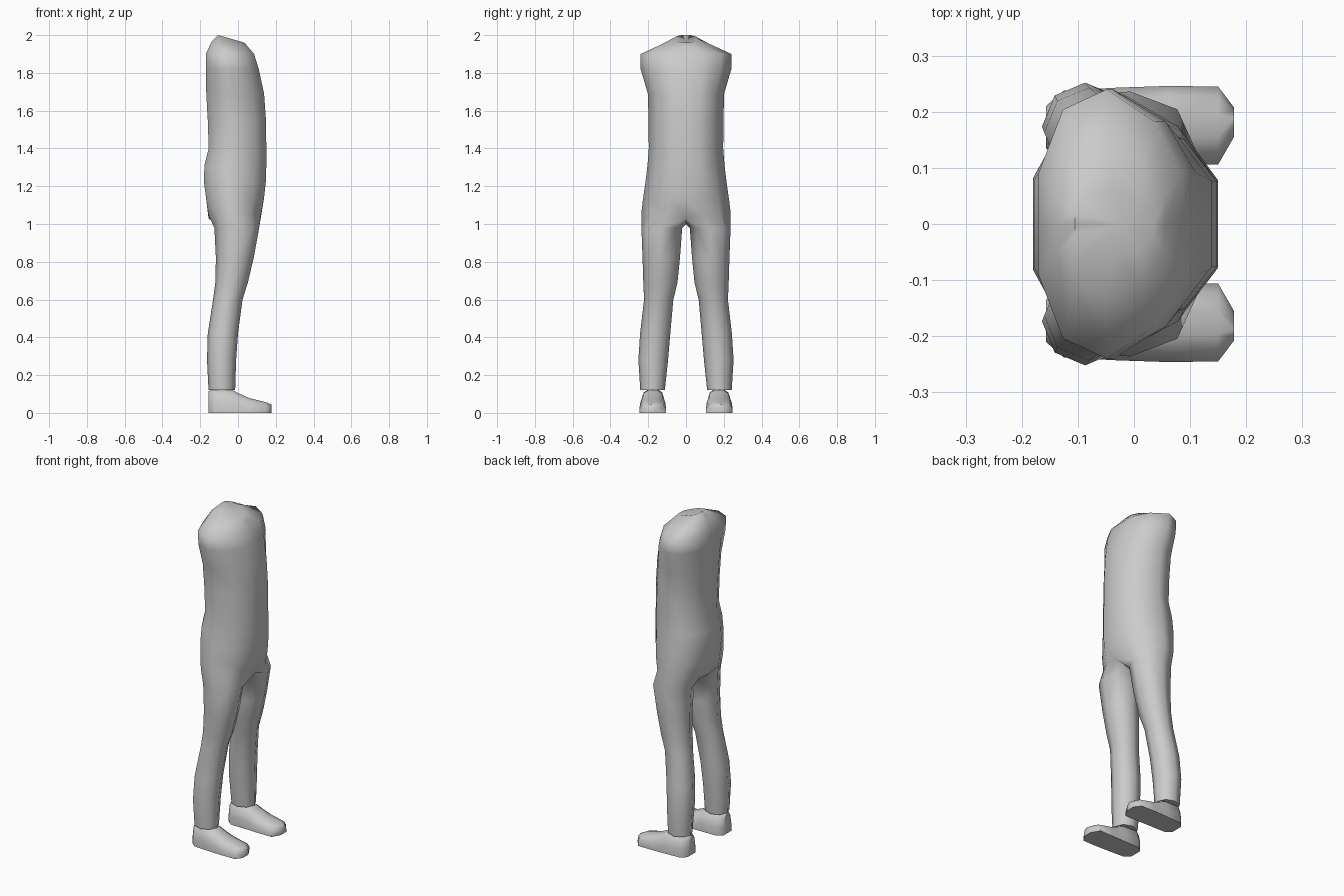
import bpy, bmesh, math

cube = bpy.data.objects.get("Cube")
if cube:
    bpy.data.objects.remove(cube, do_unlink=True)

grey = bpy.data.materials.new("plain grey")
grey.use_nodes = True
grey.diffuse_color = (0.6, 0.6, 0.6, 1)
grey.node_tree.nodes["Principled BSDF"].inputs["Base Color"].default_value = (0.6, 0.6, 0.6, 1)


def finish(bm, name, angle):
    bmesh.ops.recalc_face_normals(bm, faces=bm.faces)
    mesh = bpy.data.meshes.new(name)
    bm.to_mesh(mesh)
    bm.free()
    mesh.materials.append(grey)
    obj = bpy.data.objects.new(name, mesh)
    bpy.context.collection.objects.link(obj)
    bpy.ops.object.select_all(action='DESELECT')
    obj.select_set(True)
    bpy.context.view_layer.objects.active = obj
    bpy.ops.object.shade_smooth_by_angle(angle=math.radians(angle))
    return obj


def ring(bm, points):
    return [bm.verts.new(p) for p in points]


def bridge(bm, a, b):
    n = len(a)
    for i in range(n):
        j = (i + 1) % n
        bm.faces.new((a[i], a[j], b[j], b[i]))


# Torso cross-section, half outline from front centre round to back centre
HALF = [(1, 0), (1, .38), (.62, .76), (-.05, 1), (-.66, .85), (-1, .38), (-1, 0)]
OUTLINE = HALF + [(x, -y) for x, y in HALF[5:0:-1]]

# height, back x, front x, half width, drop of the front edge
TORSO = [
    (2.00, -.105, .035, .06, .04),
    (1.965, -.14, .055, .13, .03),
    (1.90, -.17, .085, .24, 0),
    (1.82, -.17, .11, .24, 0),
    (1.69, -.168, .138, .202, 0),
    (1.55, -.16, .148, .198, 0),
    (1.40, -.155, .15, .197, 0),
    (1.31, -.178, .15, .204, 0),
    (1.22, -.18, .147, .215, 0),
    (1.13, -.168, .137, .228, 0),
]
# height, back x, front x, inner y, outer y
LEG = [
    (.98, -.125, .112, .02, .236),
    (.82, -.117, .083, .032, .23),
    (.69, -.12, .052, .045, .226),
    (.60, -.132, .024, .067, .222),
    (.42, -.16, .0, .083, .243),
    (.28, -.164, -.01, .095, .252),
    (.12, -.156, -.015, .112, .242),
]

bm = bmesh.new()
previous = None
for z, back, front, half, drop in TORSO:
    mid, reach = (back + front) / 2, (front - back) / 2
    pts = [(mid + reach * u, half * v, z - drop * (u + 1) / 2) for u, v in OUTLINE]
    current = ring(bm, pts)
    if previous:
        bridge(bm, previous, current)
    else:
        # Closed, slightly sunken neck
        dip = bm.verts.new((-.02, 0, 1.96))
        for i in range(12):
            bm.faces.new((current[i], current[(i + 1) % 12], dip))
    previous = current

# Lower seam of the hips, dipping to the crotch at the centre
hip = ring(bm, [(-.018 + .138 * u, .235 * v, 1.07 - .04 * (1 - abs(v))) for u, v in OUTLINE])
bridge(bm, previous, hip)
crotch = bm.verts.new((-.01, 0, 1.0))

# Each leg branches from one half of the hip seam
for side in (1, -1):
    top = [hip[(side * k) % 12] for k in range(7)] + [crotch]
    for z, back, front, inner, outer in LEG:
        pts = []
        for k in range(8):
            a = math.radians(45 * k - 45)
            pts.append(((back + front) / 2 + (front - back) / 2 * math.cos(a),
                        side * ((inner + outer) / 2 + (outer - inner) / 2 * math.sin(a)), z))
        low = ring(bm, pts)
        bridge(bm, top, low)
        top = low
    bm.faces.new(top)
finish(bm, "body_and_trousers", 70)

# Shoe sections from heel to toe: x, inner y, outer y, height
SHOE = [(-.157, .135, .21, .115), (-.125, .11, .238, .128), (-.03, .108, .243, .122),
        (.0, .108, .244, .105), (.06, .106, .246, .078), (.15, .106, .245, .056),
        (.178, .155, .208, .044)]
SECTION = [(-1, 0), (-1, .4), (-.75, .85), (-.3, 1), (.3, 1), (.75, .85), (1, .4), (1, 0)]
for side, name in ((1, "left_shoe"), (-1, "right_shoe")):
    bm = bmesh.new()
    previous = None
    for x, inner, outer, high in SHOE:
        current = ring(bm, [(x, side * ((inner + outer) / 2 + (outer - inner) / 2 * u), high * v)
                            for u, v in SECTION])
        if previous:
            bridge(bm, previous, current)
        else:
            bm.faces.new(current)
        previous = current
    bm.faces.new(previous)
    finish(bm, name, 60)
